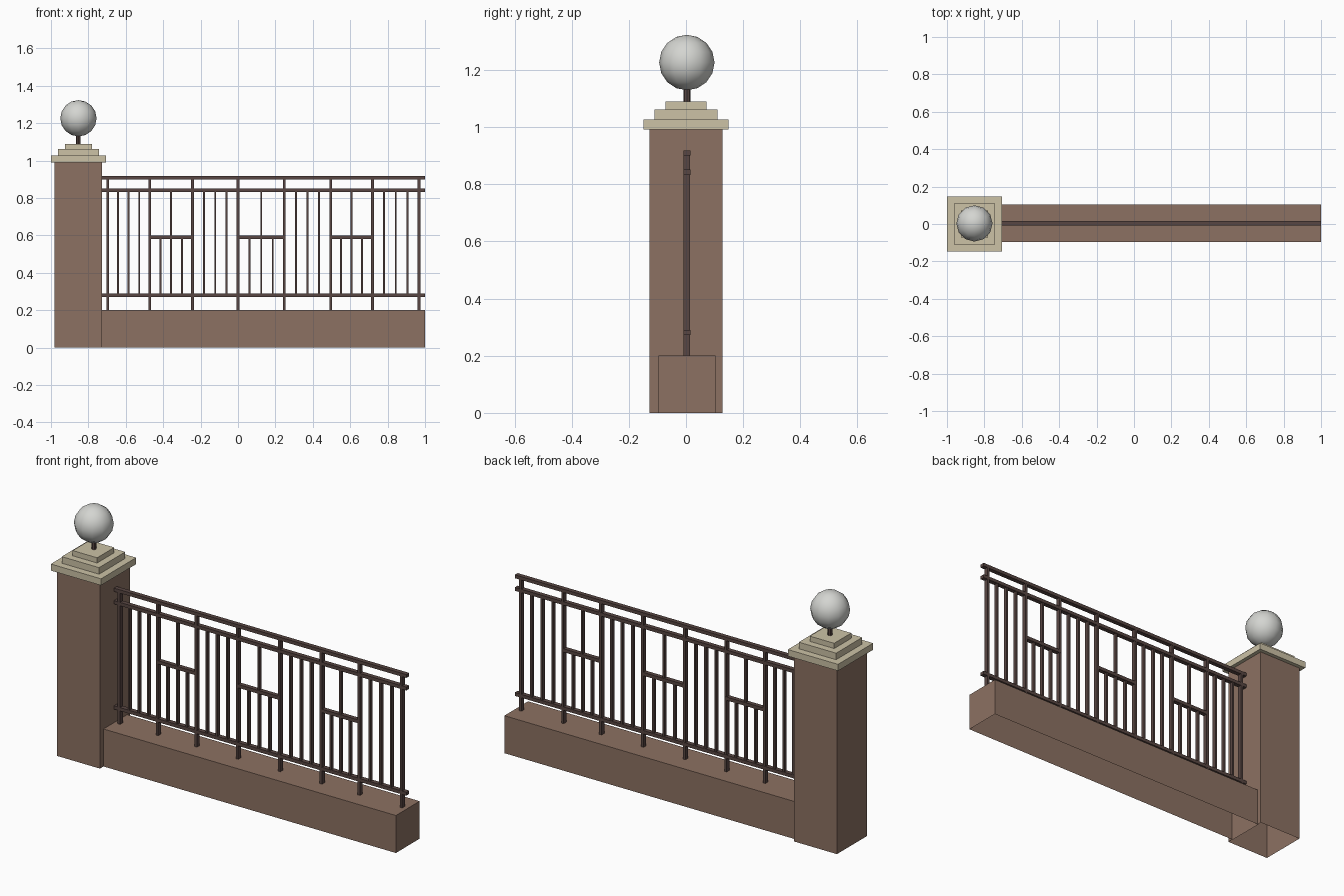
import bpy, bmesh, math
from mathutils import Vector, Matrix

if "Cube" in bpy.data.objects:
    bpy.data.objects.remove(bpy.data.objects["Cube"])


def material(name, srgb):
    m = bpy.data.materials.new(name)
    m.diffuse_color = [((c / 255 + 0.055) / 1.055) ** 2.4 for c in srgb] + [1]
    m.use_nodes = True
    m.node_tree.nodes["Principled BSDF"].inputs["Base Color"].default_value = m.diffuse_color
    return m


BRICK = material("brown masonry", (140, 113, 98))
STONE = material("pale stone", (204, 194, 166))
IRON = material("dark iron", (88, 70, 66))
GLASS = material("white glass", (212, 213, 209))

PX = -0.853   # pillar centre
FY = 0.003    # fence centre line
LEFT, RIGHT = -0.73, 1.0


def finish(name, bm, mat):
    me = bpy.data.meshes.new(name)
    bm.to_mesh(me)
    bm.free()
    me.materials.append(mat)
    ob = bpy.data.objects.new(name, me)
    bpy.context.collection.objects.link(ob)
    return ob


def add_box(bm, lo, hi, open_bottom=False):
    lo, hi = Vector(lo), Vector(hi)
    mat = Matrix.Translation((lo + hi) / 2) @ Matrix.Diagonal((*(hi - lo), 1))
    verts = bmesh.ops.create_cube(bm, size=1, matrix=mat)["verts"]
    if open_bottom:
        faces = {f for v in verts for f in v.link_faces}
        low = [f for f in faces if f.calc_center_median().z < lo.z + 1e-5]
        bmesh.ops.delete(bm, geom=low, context="FACES_ONLY")


def box(name, lo, hi, mat, open_bottom=False):
    bm = bmesh.new()
    add_box(bm, lo, hi, open_bottom)
    return finish(name, bm, mat)


def bar(bm, x0, x1, z0, z1, depth):
    add_box(bm, (x0, FY - depth / 2, z0), (x1, FY + depth / 2, z1))


# masonry pillar and low wall, hollow underneath
box("pillar", (PX - 0.127, -0.127, 0), (PX + 0.127, 0.127, 0.991), BRICK, True)
box("low_wall", (LEFT, FY - 0.1, 0), (RIGHT, FY + 0.1, 0.2), BRICK, True)

# stepped cap
for i, (h, z0, z1) in enumerate([(0.148, 0.991, 1.026), (0.11, 1.026, 1.061), (0.072, 1.061, 1.089)]):
    box(f"cap_step_{i + 1}", (PX - h, -h, z0), (PX + h, h, z1), STONE)

# lamp stem and globe
bm = bmesh.new()
bmesh.ops.create_cone(bm, cap_ends=True, segments=8, radius1=0.012, radius2=0.012, depth=0.07,
                      matrix=Matrix.Translation((PX, FY, 1.12)))
finish("lamp_stem", bm, IRON)
bm = bmesh.new()
bmesh.ops.create_uvsphere(bm, u_segments=12, v_segments=8, radius=0.097,
                          matrix=Matrix.Translation((PX, FY, 1.226)))
for f in bm.faces:
    f.smooth = True
finish("lamp_globe", bm, GLASS)

# long rails
bm = bmesh.new()
for z0, z1 in [(0.272, 0.29), (0.833, 0.851), (0.9, 0.918)]:
    bar(bm, LEFT, RIGHT, z0, z1, 0.024)
finish("rails", bm, IRON)

# posts
posts = [-0.697, -0.472, -0.243, 0.0, 0.248, 0.495, 0.719, 0.968]
bm = bmesh.new()
for x in posts:
    bar(bm, x - 0.007, x + 0.007, 0.2, 0.9, 0.023)
finish("posts", bm, IRON)

# balusters: every second bay has a crossbar with one upright above it
balusters, crossbars = bmesh.new(), bmesh.new()
for i, (a, b) in enumerate(zip(posts, posts[1:])):
    panel = i % 2 == 1
    if panel:
        bar(crossbars, a, b, 0.582, 0.6, 0.0235)
    for k in (1, 2, 3):
        x = a + (b - a) * k / 4
        top = 0.583 if panel and k != 2 else 0.833
        bar(balusters, x - 0.005, x + 0.005, 0.29, top, 0.02)
finish("balusters", balusters, IRON)
finish("crossbars", crossbars, IRON)
